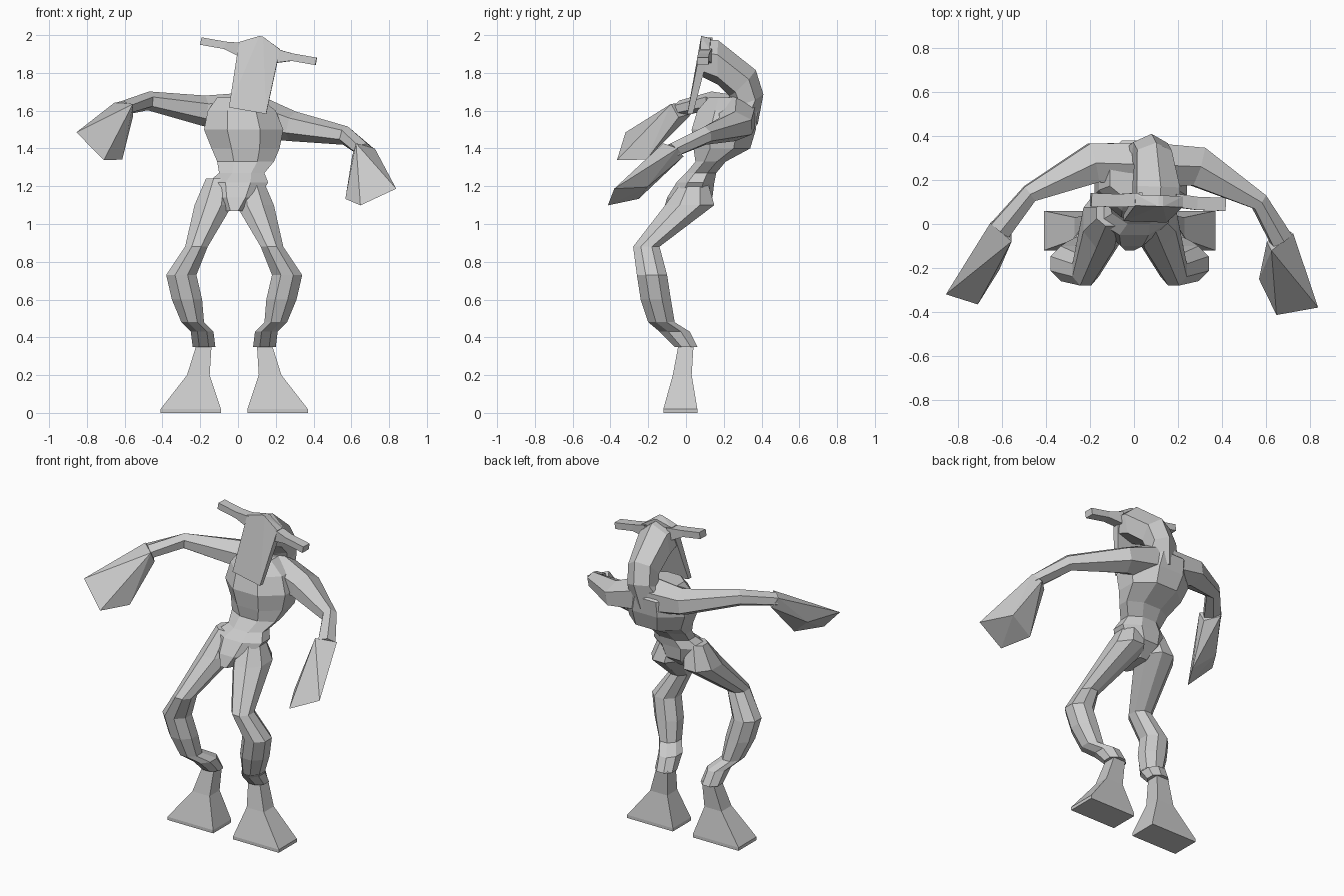
import bpy, bmesh, math
from mathutils import Matrix, Vector

cube = bpy.data.objects.get("Cube")
if cube:
    bpy.data.objects.remove(cube, do_unlink=True)

GREY = (.6, .6, .6, 1)
clay = bpy.data.materials.new("clay_grey")
clay.use_nodes = True
clay.diffuse_color = GREY
clay.node_tree.nodes["Principled BSDF"].inputs["Base Color"].default_value = GREY

SIDES = {"left": 1, "right": -1}

# Head and arms share a leaning frame that starts at the neck
LEAN = (Matrix.Translation((.05, 0, 1.6))
        @ Matrix.Rotation(math.radians(10), 4, "Y")
        @ Matrix.Rotation(math.radians(-2), 4, "Z"))


def finish(name, bm, pose):
    bm.transform(pose)
    bmesh.ops.recalc_face_normals(bm, faces=bm.faces)
    mesh = bpy.data.meshes.new(name)
    bm.to_mesh(mesh)
    bm.free()
    mesh.materials.append(clay)
    obj = bpy.data.objects.new(name, mesh)
    bpy.context.collection.objects.link(obj)


def loft(name, rings, sides, phase=0, pose=Matrix()):
    """Skin a row of rings, each (centre, half axis u, half axis v)."""
    angles = [phase + math.tau * i / sides for i in range(sides)]
    reach_u = max(abs(math.cos(a)) for a in angles)
    reach_v = max(abs(math.sin(a)) for a in angles)
    bm = bmesh.new()
    loops = []
    for centre, u, v in rings:
        loops.append([bm.verts.new(Vector(centre)
                                   + Vector(u) * math.cos(a) / reach_u
                                   + Vector(v) * math.sin(a) / reach_v)
                      for a in angles])
    for low, high in zip(loops, loops[1:]):
        for i in range(sides):
            j = (i + 1) % sides
            bm.faces.new((low[i], low[j], high[j], high[i]))
    bm.faces.new(loops[0])
    bm.faces.new(loops[-1])
    finish(name, bm, pose)


def stack(name, levels, sides, phase=0, origin=0, side=1):
    """Loft of level rings, each (z, x, y, half width, half depth)."""
    rings = [((origin + side * x, y, z), (w, 0, 0), (0, d, 0))
             for z, x, y, w, d in levels]
    loft(name, rings, sides, phase)


def limb(name, path, sides, side):
    """Tube in the leaning frame along (x, y, z, half width, half height)."""
    points = [Vector((side * x, y, z)) for x, y, z, w, h in path]
    rings = []
    for i, (x, y, z, w, h) in enumerate(path):
        along = points[min(i + 1, len(points) - 1)] - points[max(i - 1, 0)]
        across = along.cross(Vector((0, 0, 1))).normalized()
        up = across.cross(along).normalized()
        rings.append((points[i], across * w, up * h))
    loft(name, rings, sides, math.pi / sides, LEAN)


def hull(name, points, sides):
    """Convex solid in the leaning frame around the points, once per side."""
    bm = bmesh.new()
    for side in sides:
        for x, y, z in points:
            bm.verts.new((side * x, y, z))
    bmesh.ops.convex_hull(bm, input=bm.verts)
    finish(name, bm, LEAN)


# Torso: crotch, hips, waist, chest, shoulders
stack("torso", [
    (1.07, -.02, -.03, .05, .09),
    (1.14, -.01, .02, .12, .12),
    (1.22, 0, .05, .16, .1),
    (1.27, .02, .08, .12, .08),
    (1.33, .04, .13, .15, .08),
    (1.4, .04, .19, .18, .15),
    (1.5, .03, .2, .21, .17),
    (1.6, .02, .22, .18, .16),
    (1.67, 0, .21, .11, .09)], 8, math.pi / 8)

# Legs: hip, thigh, knee, shin, ankle
leg = [
    (1.24, .08, .05, .07, .06),
    (1.1, .11, .02, .1, .13),
    (.88, .2, -.21, .06, .07),
    (.73, .28, -.18, .08, .08),
    (.6, .25, -.16, .08, .08),
    (.48, .22, -.13, .06, .07),
    (.43, .17, -.06, .06, .08),
    (.35, .16, 0, .06, .06)]

# Flared feet
foot = [
    (.36, .16, 0, .04, .04),
    (.2, .19, -.02, .06, .05),
    (.02, .23, -.03, .16, .09),
    (0, .23, -.03, .16, .09)]

# Arms: shoulder root, upper arm, elbow, wrist
arm = [
    (0, .27, -.02, .1, .12),
    (.24, .27, -.04, .09, .08),
    (.53, .12, -.04, .04, .05),
    (.65, -.05, -.1, .05, .04)]

# Flared hands: four wrist corners, then four end corners
hand = [
    (.7, -.02, -.08), (.6, -.1, -.07), (.59, -.06, -.14), (.66, .01, -.13),
    (.86, -.35, -.27), (.69, -.39, -.39), (.6, -.23, -.37), (.75, -.18, -.28)]

# Ears stick straight out from the top of the face
ear = [(.08, .11, .31, .03, .04), (.18, .1, .32, .03, .02), (.31, .1, .32, .03, .02)]

for word, side in SIDES.items():
    stack(word + "_leg", leg, 8, math.pi / 8, -.02, side)
    stack(word + "_foot", foot, 4, math.pi / 4, -.02, side)
    limb(word + "_arm", arm, 6, side)
    hull(word + "_hand", hand, [side])
    limb(word + "_ear", ear, 4, side)

# Skull and neck, arching forward from the back: (y, z, width, v axis)
arch = [
    (.09, .28, .1, 0, .1),
    (.17, .26, .1, 0, .12),
    (.3, .15, .08, .07, .07),
    (.33, .06, .08, .08, .03),
    (.25, -.07, .12, .13, 0)]
loft("skull_and_neck", [((0, y, z), (w, 0, 0), (0, dy, dz))
                        for y, z, w, dy, dz in arch], 6, math.pi / 6, LEAN)

# Long face plate with a peaked top
hull("face_plate", [
    (.1, .01, 0), (.1, .04, 0),
    (.11, .08, .35), (.11, .13, .35),
    (.01, .08, .4), (.01, .13, .39)], SIDES.values())
